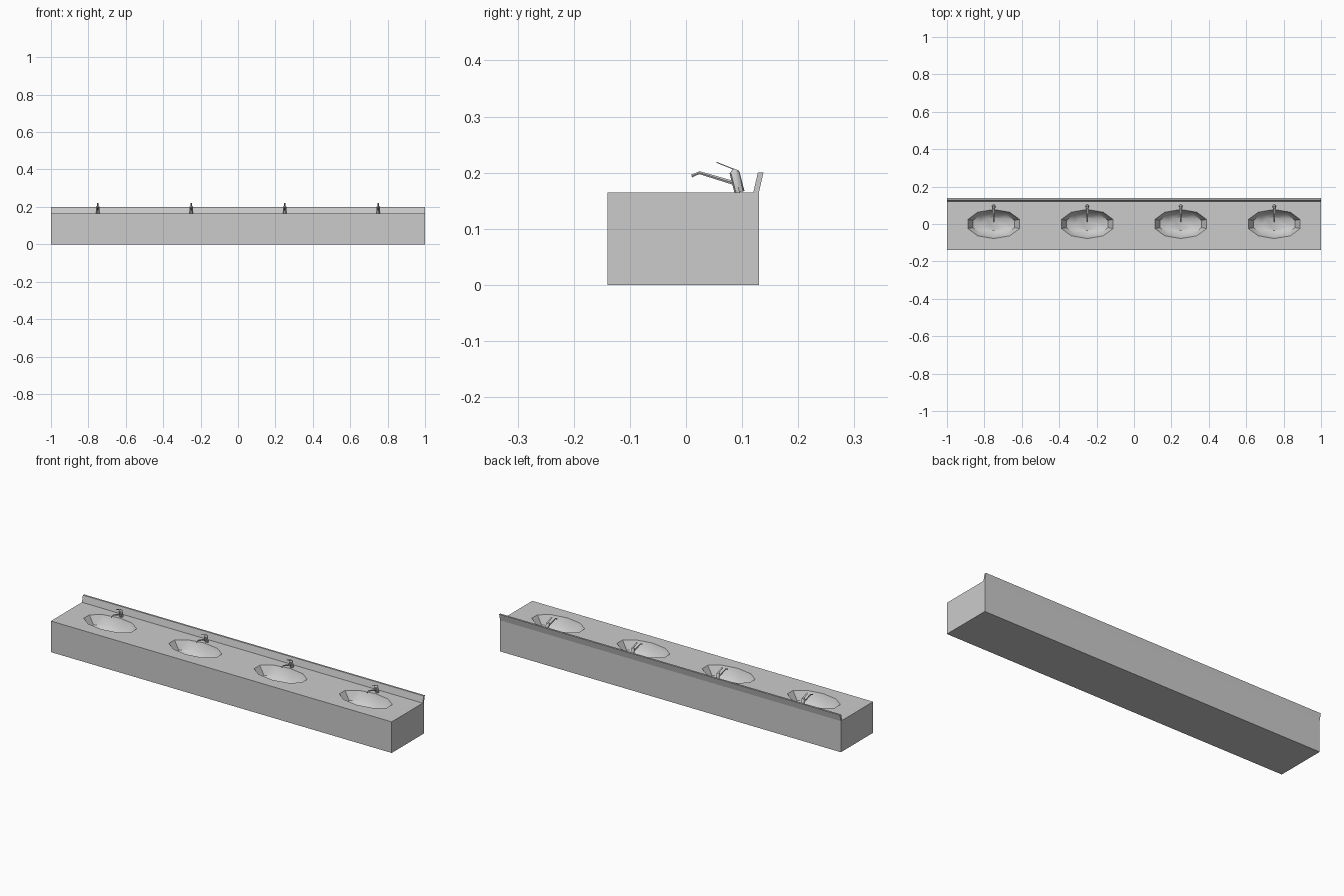
import bpy, bmesh, math
from mathutils import Vector

if "Cube" in bpy.data.objects:
    bpy.data.objects.remove(bpy.data.objects["Cube"])

GREY = (0.6, 0.6, 0.6, 1)
grey = bpy.data.materials.new("light_grey")
grey.use_nodes = True
grey.diffuse_color = GREY
grey.node_tree.nodes["Principled BSDF"].inputs["Base Color"].default_value = GREY

TOP = 0.165
FRONT, BACK = -0.14, 0.13
BASINS = (-0.75, -0.25, 0.25, 0.75)
SIDES = 10


def finish(name, bm, smooth=None):
    mesh = bpy.data.meshes.new(name)
    bm.to_mesh(mesh)
    bm.free()
    obj = bpy.data.objects.new(name, mesh)
    bpy.context.collection.objects.link(obj)
    mesh.materials.append(grey)
    if smooth:
        bpy.ops.object.select_all(action='DESELECT')
        obj.select_set(True)
        bpy.context.view_layer.objects.active = obj
        bpy.ops.object.shade_smooth_by_angle(angle=math.radians(smooth))
    return obj


def ring(bm, cx, scale, z):
    """Elongated ten-sided basin outline."""
    angles = [math.tau * (i + 0.5) / SIDES for i in range(SIDES)]
    return [bm.verts.new((cx + 0.146 * scale * math.cos(a),
                          0.078 * scale * math.sin(a), z)) for a in angles]


def loop_edges(bm, verts):
    return [bm.edges.new((v, verts[(i + 1) % len(verts)])) for i, v in enumerate(verts)]


def extrude_profile(name, points, x, half_width):
    """Side profile of (y, z) points, extruded across x."""
    bm = bmesh.new()
    face = bm.faces.new([bm.verts.new((x - half_width, y, z)) for y, z in points])
    out = bmesh.ops.extrude_face_region(bm, geom=[face])
    moved = [g for g in out["geom"] if isinstance(g, bmesh.types.BMVert)]
    bmesh.ops.translate(bm, verts=moved, vec=(2 * half_width, 0, 0))
    bmesh.ops.recalc_face_normals(bm, faces=bm.faces)
    return finish(name, bm)


def tube(name, x, stations, sides=8):
    """Round bar through (y, z, radius) stations."""
    bm = bmesh.new()
    pts = [Vector((x, y, z)) for y, z, r in stations]
    rings = []
    for i, p in enumerate(pts):
        d = (pts[min(i + 1, len(pts) - 1)] - pts[max(i - 1, 0)]).normalized()
        across = Vector((1, 0, 0))
        up = d.cross(across)
        r = stations[i][2]
        rings.append([bm.verts.new(p + r * (math.cos(a) * across + math.sin(a) * up))
                      for a in (math.tau * k / sides for k in range(sides))])
    for a, b in zip(rings, rings[1:]):
        for k in range(sides):
            n = (k + 1) % sides
            bm.faces.new((a[k], a[n], b[n], b[k]))
    bm.faces.new(rings[0])
    bm.faces.new(rings[-1])
    bmesh.ops.recalc_face_normals(bm, faces=bm.faces)
    return finish(name, bm, 40)


# Counter: box whose top is filled around the basin openings
bm = bmesh.new()
corners = [(-1, FRONT), (1, FRONT), (1, BACK), (-1, BACK)]
low = [bm.verts.new((x, y, 0)) for x, y in corners]
high = [bm.verts.new((x, y, TOP)) for x, y in corners]
bm.faces.new(low[::-1])
for i in range(4):
    n = (i + 1) % 4
    bm.faces.new((low[i], low[n], high[n], high[i]))
edges = [bm.edges.get((high[i], high[(i + 1) % 4])) for i in range(4)]
for cx in BASINS:
    edges += loop_edges(bm, ring(bm, cx, 1, TOP))
bmesh.ops.triangle_fill(bm, edges=edges, use_beauty=True, normal=(0, 0, 1))
for f in bm.faces:
    if abs(f.normal.z) > 0.9 and f.calc_center_median().z > 0.1 and f.normal.z < 0:
        f.normal_flip()
finish("counter", bm)

# Leaning backsplash strip
extrude_profile("backsplash", [(0.12, TOP), (0.13, TOP), (0.138, 0.2), (0.128, 0.2)], 0, 1)

for cx in BASINS:
    # Basin bowl
    bm = bmesh.new()
    rings = [ring(bm, cx, s, TOP - d) for s, d in ((1, 0), (0.8, 0.045), (0.45, 0.065))]
    for a, b in zip(rings, rings[1:]):
        for k in range(SIDES):
            n = (k + 1) % SIDES
            bm.faces.new((a[k], a[n], b[n], b[k]))
    bm.faces.new(rings[-1])
    finish("basin", bm, 35)

    # Tap: leaning body, bent spout and flat lever
    tube("tap_body", cx, [(0.0955, TOP, 0.009), (0.0865, 0.2, 0.009), (0.089, 0.206, 0.005)])
    tube("tap_spout", cx, [(0.084, 0.182, 0.004), (0.024, 0.2, 0.003), (0.01, 0.194, 0.003)], 6)
    extrude_profile("tap_lever", [(0.054, 0.2175), (0.094, 0.2015), (0.094, 0.2035), (0.054, 0.2195)],
                    cx, 0.004)
